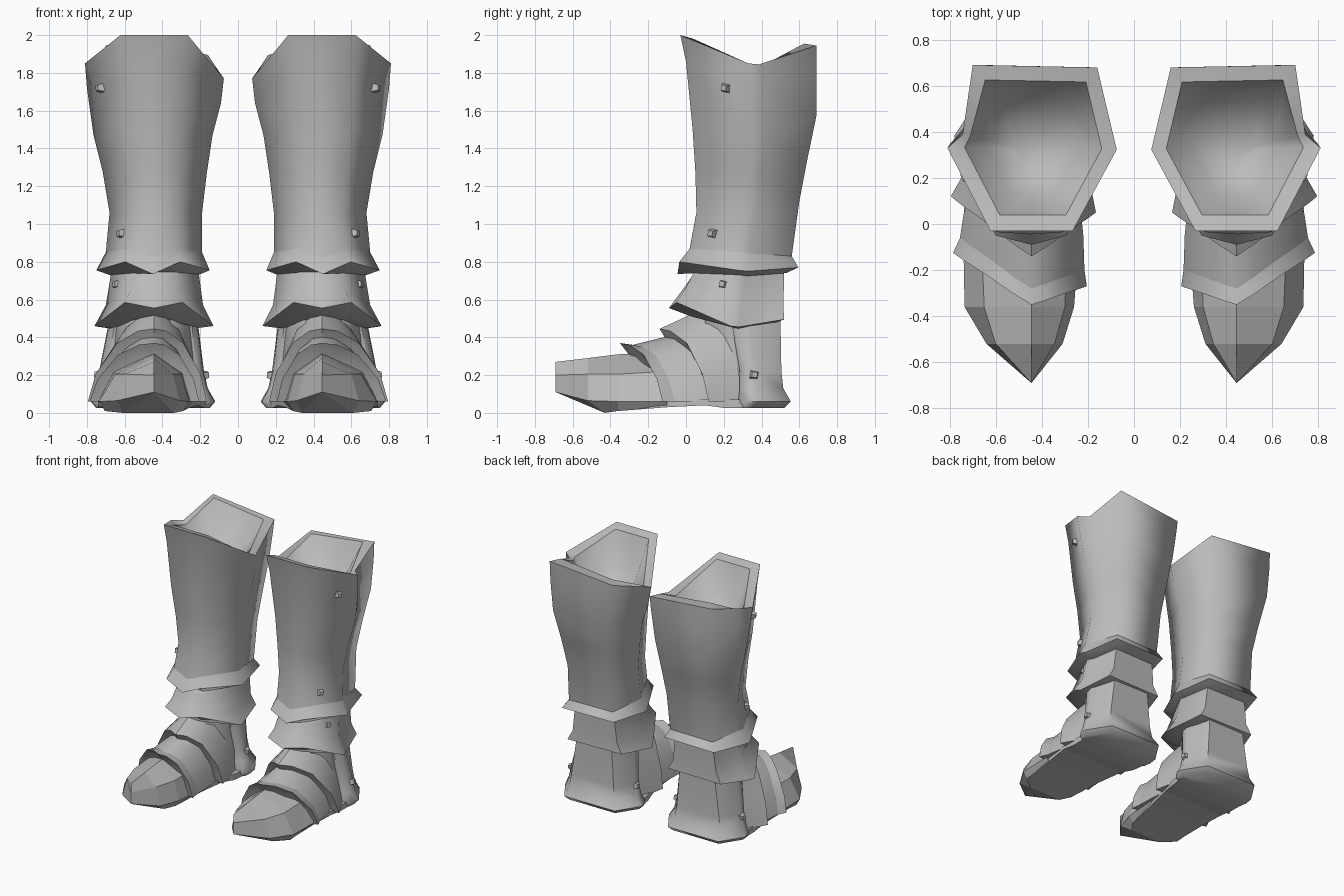
import bpy, bmesh, math
from mathutils import Vector, Matrix

if "Cube" in bpy.data.objects:
    bpy.data.objects.remove(bpy.data.objects["Cube"])

steel = bpy.data.materials.new("steel grey")
steel.diffuse_color = (0.5, 0.5, 0.5, 1)
steel.use_nodes = True
steel.node_tree.nodes["Principled BSDF"].inputs["Base Color"].default_value = steel.diffuse_color
CX = 0.445  # centre line of one boot


def finish(name, bm, angle):
    """Turn a bmesh into a mirrored, shaded object."""
    bmesh.ops.remove_doubles(bm, verts=bm.verts, dist=0.0005)
    bmesh.ops.recalc_face_normals(bm, faces=bm.faces)
    me = bpy.data.meshes.new(name)
    bm.to_mesh(me)
    bm.free()
    me.materials.append(steel)
    ob = bpy.data.objects.new(name, me)
    bpy.context.collection.objects.link(ob)
    if angle:
        bpy.ops.object.select_all(action='DESELECT')
        ob.select_set(True)
        bpy.context.view_layer.objects.active = ob
        bpy.ops.object.shade_smooth_by_angle(angle=math.radians(angle), keep_sharp_edges=True)
    m = ob.modifiers.new("other boot", 'MIRROR')
    m.use_mirror_merge = False
    return ob


def loft(name, rings, angle=40, sharp=()):
    """Skin closed rings of equal point count, cap both ends, crease the sharp rings."""
    bm = bmesh.new()
    vs = [[bm.verts.new(p) for p in r] for r in rings]
    n = len(vs[0])
    for a, b in zip(vs, vs[1:]):
        for i in range(n):
            j = (i + 1) % n
            bm.faces.new((a[i], a[j], b[j], b[i]))
    bm.faces.new(vs[0])
    bm.faces.new(vs[-1])
    for k in sharp:
        for i in range(n):
            bm.edges.get((vs[k][i], vs[k][(i + 1) % n])).smooth = False
    return finish(name, bm, angle)


def leg_ring(x0, x1, yf, yb, zf, zo=None, zi=None, zb=None, tip_y=0, tip_z=0, step=.96, drop=0):
    """Angular leg section: flat front with a centre point, two sides, flat back."""
    zo = zf if zo is None else zo
    zi = zo if zi is None else zi
    zb = zo if zb is None else zb
    X = lambda f: x0 + (x1 - x0) * f
    Y = lambda f: yf + (yb - yf) * f
    return [(X(.26), yf, zf), (X(.5), yf + tip_y, zf + tip_z), (X(.745), yf, zf),
            (x1, Y(.5), zo), (X(step), Y(.58), zo - .005),
            (X(.85), yb, zb), (X(.115), Y(.985), zb - drop), (x0, Y(.49), zi)]


# shin guard: shallow bowl, rim, outer wall, flared hem
loft("shin_guard", [
    leg_ring(.36, .52, .24, .40, 1.64),
    leg_ring(.25, .63, .13, .53, 1.74, 1.68, 1.67, 1.74),
    leg_ring(.14, .735, .04, .625, 1.98, 1.83, 1.76, 1.955, drop=.05),
    leg_ring(.075, .81, -.03, .69, 2.0, 1.85, 1.77, 1.945, step=.91, drop=.05),
    leg_ring(.09, .80, .0, .69, 1.86, 1.72, 1.64, 1.80, step=.92),
    leg_ring(.135, .765, .035, .69, 1.5, 1.47, 1.47, 1.57),
    leg_ring(.165, .715, .05, .64, 1.27, 1.27, 1.27, 1.33),
    leg_ring(.19, .68, .055, .60, 1.06, 1.06, 1.06, 1.12),
    leg_ring(.19, .70, .02, .56, .87, .85, .85, .83, -.01, -.05),
    leg_ring(.15, .75, -.035, .595, .80, .755, .755, .77, -.01, -.065),
    leg_ring(.21, .68, .05, .53, .74, .73, .73, .74),
], angle=85, sharp=(2, 3, 8, 9))

# ankle band
loft("ankle_band", [
    leg_ring(.21, .67, .05, .52, .76),
    leg_ring(.205, .675, .03, .52, .72),
    leg_ring(.185, .70, -.01, .515, .645, .57, .57, .57, -.02, -.01),
    leg_ring(.13, .76, -.05, .52, .585, .46, .46, .495, -.04, -.03),
    leg_ring(.21, .68, .03, .48, .51, .45, .45, .48),
], angle=75, sharp=(3,))

# ankle core behind the plates
loft("ankle_core", [leg_ring(.23, .67, .10, .48, z) for z in (.10, .78)], angle=75)

# arched foot plates: (width fraction, height fraction, sweep fraction)
ARCH = [(1, 0, 1), (.88, .38, .87), (.56, .80, .56), (.24, .97, .22), (0, 1, 0)]


def arch(xo, xi, yt, yo, yi, zt, zb=.06, inset=0):
    pts = []
    for side, xe, ye in ((1, xo, yo), (-1, xi, yi)):
        half = [(CX + (xe - CX) * f * (1 - inset), yt + (ye - yt) * g,
                 zb + (zt - zb) * h - inset * .35 * h) for f, h, g in ARCH]
        pts += half if side == 1 else half[-2::-1]
    return pts


loft("instep_plate", [
    arch(.795, .165, -.10, .13, .06, .44, inset=.17),
    arch(.795, .165, -.14, .12, .05, .445),
    arch(.755, .185, -.02, .19, .15, .50),
    arch(.70, .22, .10, .30, .30, .56),
], angle=45, sharp=(1,))
loft("toe_lame", [
    arch(.785, .205, -.30, -.11, -.25, .365, inset=.17),
    arch(.785, .205, -.35, -.125, -.27, .37),
    arch(.755, .215, -.28, -.06, -.20, .36),
    arch(.735, .22, -.14, .07, -.05, .395),
    arch(.70, .24, -.03, .20, .15, .42),
], angle=45, sharp=(1, 2))


# toe cap with a centre ridge and a pointed tip
def toe(y, xo, so, si, xi, ze, zs, zt, zb, yb, lip=.03):
    return [(xo, y, ze), (so, y, zs), (CX, y, zt), (si, y, zs), (xi, y, ze),
            (xi + lip, yb, zb), (xo - lip, yb, zb)]


loft("toe_cap", [
    toe(-.10, .74, .66, .29, .24, .06, .22, .325, .03, -.10),
    toe(-.36, .735, .65, .30, .26, .06, .205, .31, .01, -.36),
    toe(-.52, .64, .60, .345, .31, .065, .205, .29, .0, -.43),
    toe(-.69, CX, CX, CX, CX, .11, .20, .27, .11, -.69, 0),
], angle=0)

# sole running from toe to heel
SOLE = [(-.36, .70, .29, .01), (-.10, .72, .25, .03), (.10, .74, .21, .04),
        (.21, .74, .18, .025), (.36, .74, .16, .025), (.52, .65, .25, .03)]
loft("sole", [[(xo, y, z), (xo, y, .07), (xi, y, .07), (xi, y, z)]
              for y, xo, xi, z in SOLE], angle=0)


# heel plate with chamfered front edge and flared lower edge
def heel(x0, x1, yf, yb, z):
    shape = [(.93, -.05), (.99, .12), (1, .35), (.83, 1), (.17, 1), (0, .35), (.01, .12), (.07, -.05)]
    return [(x0 + (x1 - x0) * f, yf + (yb - yf) * g, z) for f, g in shape]


loft("heel_plate", [
    heel(.215, .68, .25, .50, .50),
    heel(.18, .735, .295, .505, .22),
    heel(.16, .755, .295, .515, .13),
    heel(.12, .78, .29, .555, .06),
    heel(.15, .75, .28, .52, .025),
], angle=50)

# rivets: (position, outward direction)
RIVETS = [((.725, .21, 1.72), (1, -.5, 0)), ((.615, .14, .95), (1, -.6, 0)),
          ((.635, .20, .68), (1, -.5, .1)), ((.735, .36, .20), (1, .15, .1)),
          ((.18, .36, .20), (-1, .15, .1))]
bm = bmesh.new()
for p, d in RIVETS:
    rot = Vector(d).to_track_quat('Z', 'Y').to_matrix().to_4x4()
    bmesh.ops.create_cone(bm, cap_ends=True, segments=4, radius1=.038, radius2=.02,
                          depth=.05, matrix=Matrix.Translation(p) @ rot @ Matrix.Rotation(.6, 4, 'Z'))
finish("rivets", bm, 0)
